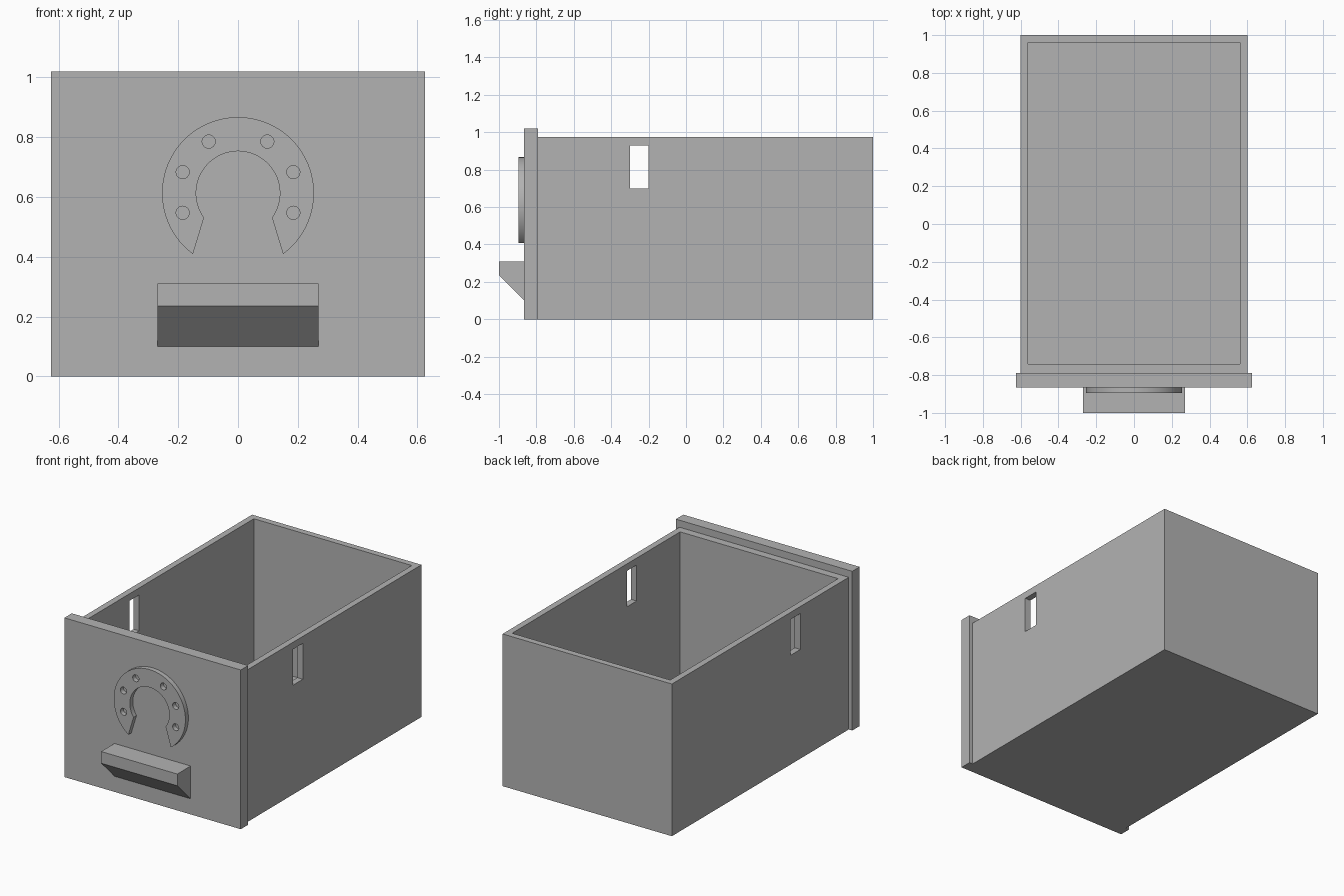
import bpy
import bmesh
from math import sin, cos, atan2, pi, radians
from mathutils import Vector

default = bpy.data.objects.get("Cube")
if default:
    bpy.data.objects.remove(default, do_unlink=True)

grey = bpy.data.materials.new("plain grey")
grey.use_nodes = True
colour = (0.45, 0.45, 0.45, 1)
grey.diffuse_color = colour
grey.node_tree.nodes["Principled BSDF"].inputs["Base Color"].default_value = colour


def prism(name, outline, offset):
    """Extrude a closed loop of 3D points along an offset."""
    bm = bmesh.new()
    face = bm.faces.new([bm.verts.new(p) for p in outline])
    top = bmesh.ops.extrude_face_region(bm, geom=[face])["geom"]
    moved = [v for v in top if isinstance(v, bmesh.types.BMVert)]
    bmesh.ops.translate(bm, verts=moved, vec=Vector(offset))
    bmesh.ops.recalc_face_normals(bm, faces=bm.faces)
    mesh = bpy.data.meshes.new(name)
    bm.to_mesh(mesh)
    bm.free()
    mesh.materials.append(grey)
    obj = bpy.data.objects.new(name, mesh)
    bpy.context.collection.objects.link(obj)
    return obj


def block(name, x, y, z):
    """Box from (low, high) ranges on each axis."""
    base = [(x[0], y[0], z[0]), (x[1], y[0], z[0]),
            (x[1], y[1], z[0]), (x[0], y[1], z[0])]
    return prism(name, base, (0, 0, z[1] - z[0]))


def arc(centre_z, radius, start, end, steps, y):
    """Points on a circle in the plane of the front panel."""
    angles = [start + (end - start) * i / steps for i in range(steps + 1)]
    return [(radius * cos(a), y, centre_z + radius * sin(a)) for a in angles]


def select_only(obj):
    bpy.ops.object.select_all(action="DESELECT")
    obj.select_set(True)
    bpy.context.view_layer.objects.active = obj


def cut(obj, cutter):
    """Subtract the cutter, then discard it."""
    mod = obj.modifiers.new("cut", "BOOLEAN")
    mod.operation = "DIFFERENCE"
    mod.solver = "EXACT"
    mod.object = cutter
    cutter.hide_render = True
    select_only(obj)
    bpy.ops.object.modifier_apply(modifier=mod.name)
    bpy.data.objects.remove(cutter, do_unlink=True)


# Open drawer body with a slot through both side walls
body = block("drawer_body", (-0.6, 0.6), (-0.79, 1), (0, 0.975))
cut(body, block("cavity_cutter", (-0.56, 0.56), (-0.74, 0.96), (0.04, 1.2)))
cut(body, block("slot_cutter", (-0.8, 0.8), (-0.3, -0.2), (0.7, 0.93)))

# Front panel
PANEL_Y = -0.865
block("front_panel", (-0.625, 0.625), (PANEL_Y, -0.79), (0, 1.02))

# Wedge-shaped pull handle
profile = [(PANEL_Y, 0.31), (-1, 0.31), (-1, 0.235), (PANEL_Y, 0.1)]
prism("pull_handle", [(-0.27, y, z) for y, z in profile], (0.54, 0, 0))

# Raised horseshoe with six nail holes
CENTRE_Z = 0.613
outer_end = atan2(-0.203, 0.15)
inner_end = atan2(-0.083, 0.115)
outline = arc(CENTRE_Z, 0.254, outer_end, pi - outer_end, 64, PANEL_Y)
outline += arc(CENTRE_Z, 0.14, pi - inner_end, inner_end, 48, PANEL_Y)
horseshoe = prism("horseshoe", outline, (0, -0.03, 0))
for side in (-1, 1):
    for x, z in ((0.098, 0.785), (0.185, 0.683), (0.185, 0.547)):
        ring = arc(z, 0.022, 0, 2 * pi, 24, PANEL_Y + 0.02)[:-1]
        hole = [(px + side * x, py, pz) for px, py, pz in ring]
        cut(horseshoe, prism("nail_hole_cutter", hole, (0, -0.1, 0)))
select_only(horseshoe)
bpy.ops.object.shade_smooth_by_angle(angle=radians(30))
